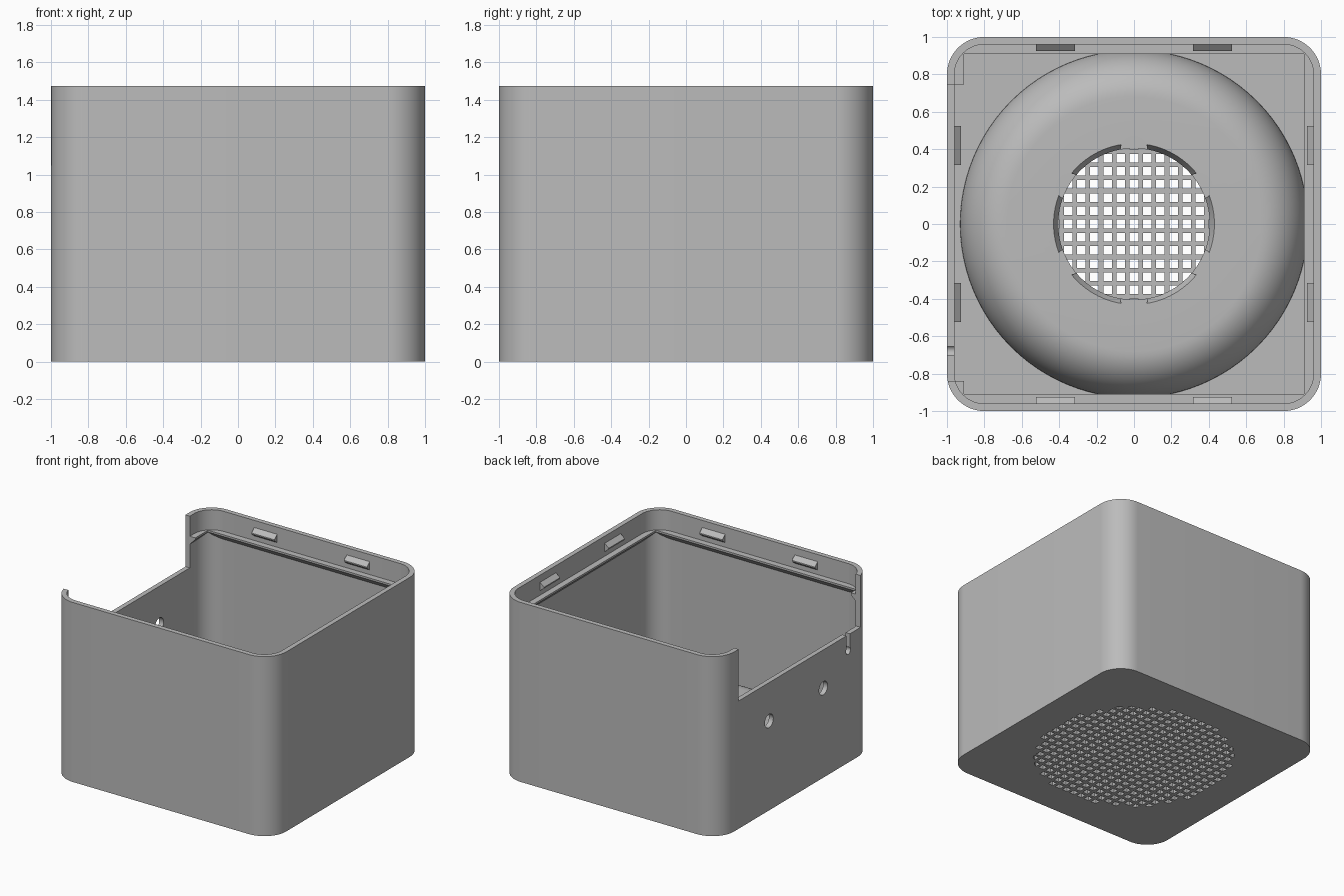
import bpy, bmesh
from math import sin, cos, pi, radians
from mathutils import Matrix, Vector

cube = bpy.data.objects.get("Cube")
if cube:
    bpy.data.objects.remove(cube)

grey = bpy.data.materials.new("plain grey")
grey.use_nodes = True
grey.diffuse_color = (0.5, 0.5, 0.5, 1)
grey.node_tree.nodes["Principled BSDF"].inputs["Base Color"].default_value = (0.5, 0.5, 0.5, 1)

HEIGHT, WALL, FLOOR = 1.475, 0.04, 0.04
NOTCH_Z, LEDGE_Z = 1.05, 1.31


def make(name, bm):
    bmesh.ops.recalc_face_normals(bm, faces=bm.faces)
    mesh = bpy.data.meshes.new(name)
    bm.to_mesh(mesh)
    bm.free()
    mesh.materials.append(grey)
    obj = bpy.data.objects.new(name, mesh)
    bpy.context.collection.objects.link(obj)
    return obj


def loft(name, rings):
    """Closed solid through equal-length rings of points."""
    bm = bmesh.new()
    loops = [[bm.verts.new(p) for p in ring] for ring in rings]
    n = len(loops[0])
    for a, b in zip(loops, loops[1:]):
        for i in range(n):
            j = (i + 1) % n
            bm.faces.new((a[i], a[j], b[j], b[i]))
    bm.faces.new(loops[0][::-1])
    bm.faces.new(loops[-1])
    return make(name, bm)


def rounded_prism(name, half, radius, z0, z1, steps=16):
    c = half - radius
    outline = []
    for k, (sx, sy) in enumerate([(1, 1), (-1, 1), (-1, -1), (1, -1)]):
        for i in range(steps + 1):
            a = pi / 2 * (k + i / steps)
            outline.append((sx * c + radius * cos(a), sy * c + radius * sin(a)))
    return loft(name, [[(x, y, z) for x, y in outline] for z in (z0, z1)])


def square(half, z):
    return [(half, half, z), (-half, half, z), (-half, -half, z), (half, -half, z)]


def box(name, lo, hi):
    (x0, y0, z0), (x1, y1, z1) = lo, hi
    return loft(name, [[(x0, y0, z), (x1, y0, z), (x1, y1, z), (x0, y1, z)] for z in (z0, z1)])


def cylinder(name, centre, radius, depth, along_x=False):
    bm = bmesh.new()
    turn = Matrix.Rotation(pi / 2, 4, "Y") if along_x else Matrix.Identity(4)
    bmesh.ops.create_cone(bm, cap_ends=True, segments=64, radius1=radius, radius2=radius,
                          depth=depth, matrix=Matrix.Translation(centre) @ turn)
    return make(name, bm)


def cut(obj, *cutters):
    bpy.context.view_layer.objects.active = obj
    for tool in cutters:
        mod = obj.modifiers.new("cut", "BOOLEAN")
        mod.operation, mod.solver, mod.object = "DIFFERENCE", "EXACT", tool
        bpy.ops.object.modifier_apply(modifier=mod.name)
        bpy.data.objects.remove(tool)


def notch():
    return box("notch_cutter", (-1.2, -0.84, NOTCH_Z), (-0.9, 0.745, 2))


# Grid of square holes, trimmed to a circle
def grille_cutter(pitch=0.0705, size=0.046, radius=0.76):
    bm = bmesh.new()
    n = int(radius / pitch) + 1
    for i in range(-n, n + 1):
        for j in range(-n, n + 1):
            at = Vector((i * pitch, j * pitch, FLOOR / 2))
            if at.xy.length > radius - 0.005:
                continue
            mat = Matrix.Translation(at) @ Matrix.Diagonal((size, size, 0.2, 1))
            for v in bmesh.ops.create_cube(bm, size=1, matrix=mat)["verts"]:
                r = v.co.xy.length
                if r > radius:
                    v.co.x *= radius / r
                    v.co.y *= radius / r
    return make("grille_cutter", bm)


# Box shell with side notch, cable slot, two screw holes and floor grille
shell = rounded_prism("box_shell", 1.0, 0.2, 0, HEIGHT)
cut(shell,
    rounded_prism("cavity_cutter", 1 - WALL, 0.2 - WALL, FLOOR, 2),
    notch(),
    box("slot_cutter", (-1.2, -0.70, 0.92), (-0.9, -0.656, 1.2)),
    cylinder("slot_end_cutter", (-1, -0.678, 0.92), 0.03, 0.2, True),
    cylinder("hole_cutter_a", (-1, 0.35, 0.735), 0.055, 0.2, True),
    cylinder("hole_cutter_b", (-1, -0.355, 0.735), 0.055, 0.2, True),
    grille_cutter())

# Lid ledge with a chamfered underside
ledge = rounded_prism("lid_ledge", 0.97, 0.17, LEDGE_Z - 0.065, LEDGE_Z)
cut(ledge,
    loft("ledge_cutter", [square(0.985, LEDGE_Z - 0.09), square(0.91, LEDGE_Z - 0.015),
                          square(0.91, LEDGE_Z + 0.1)]),
    notch())

# Domed speaker chamber, turned from a profile
TOP, BASE = 0.34, 0.03
steps = 14


def quarter(radius, height):
    return [(0.68 + radius * cos(pi / 2 * i / steps), BASE + height * sin(pi / 2 * i / steps))
            for i in range(steps + 1)]


profile = quarter(0.25, TOP - BASE) + [(0.43, TOP), (0.405, TOP - 0.05)] + quarter(0.2, TOP - BASE - 0.05)[::-1]
bm = bmesh.new()
ring = [bm.verts.new((r, 0, z)) for r, z in profile]
edges = [bm.edges.new((ring[i], ring[(i + 1) % len(ring)])) for i in range(len(ring))]
bmesh.ops.spin(bm, geom=ring + edges, axis=(0, 0, 1), cent=(0, 0, 0), angle=2 * pi, steps=96,
               use_merge=True)
bmesh.ops.remove_doubles(bm, verts=bm.verts, dist=0.0005)
dome = make("speaker_dome", bm)

# Six screw lugs around the dome opening
lugs = []
for k in range(6):
    a = radians(30 + 60 * k)
    lug = cylinder("screw_lug_%d" % (k + 1), (0.4 * cos(a), 0.4 * sin(a), TOP - 0.02), 0.073, 0.05)
    cut(lug, cylinder("lug_cutter", (0, 0, TOP), 0.405, 1))
    lugs.append(lug)

# Wedge clips, two on each wall; the notched wall carries them lower
for k, side in enumerate(("back", "right", "front", "left")):
    top = 0.56 if side == "right" else 1.425
    for x in (-0.42, 0.42):
        section = [(0.97, top), (0.924, top - 0.04), (0.924, top - 0.05), (0.97, top - 0.085)]
        turn = Matrix.Rotation(k * pi / 2, 3, "Z")
        loft("%s_clip" % side, [[turn @ Vector((x + dx, y, z)) for y, z in section]
                                for dx in (-0.104, 0.104)])

# Smooth the rounded parts
for obj in [shell, ledge, dome] + lugs:
    bpy.ops.object.select_all(action="DESELECT")
    obj.select_set(True)
    bpy.context.view_layer.objects.active = obj
    bpy.ops.object.shade_smooth_by_angle(angle=radians(30))
